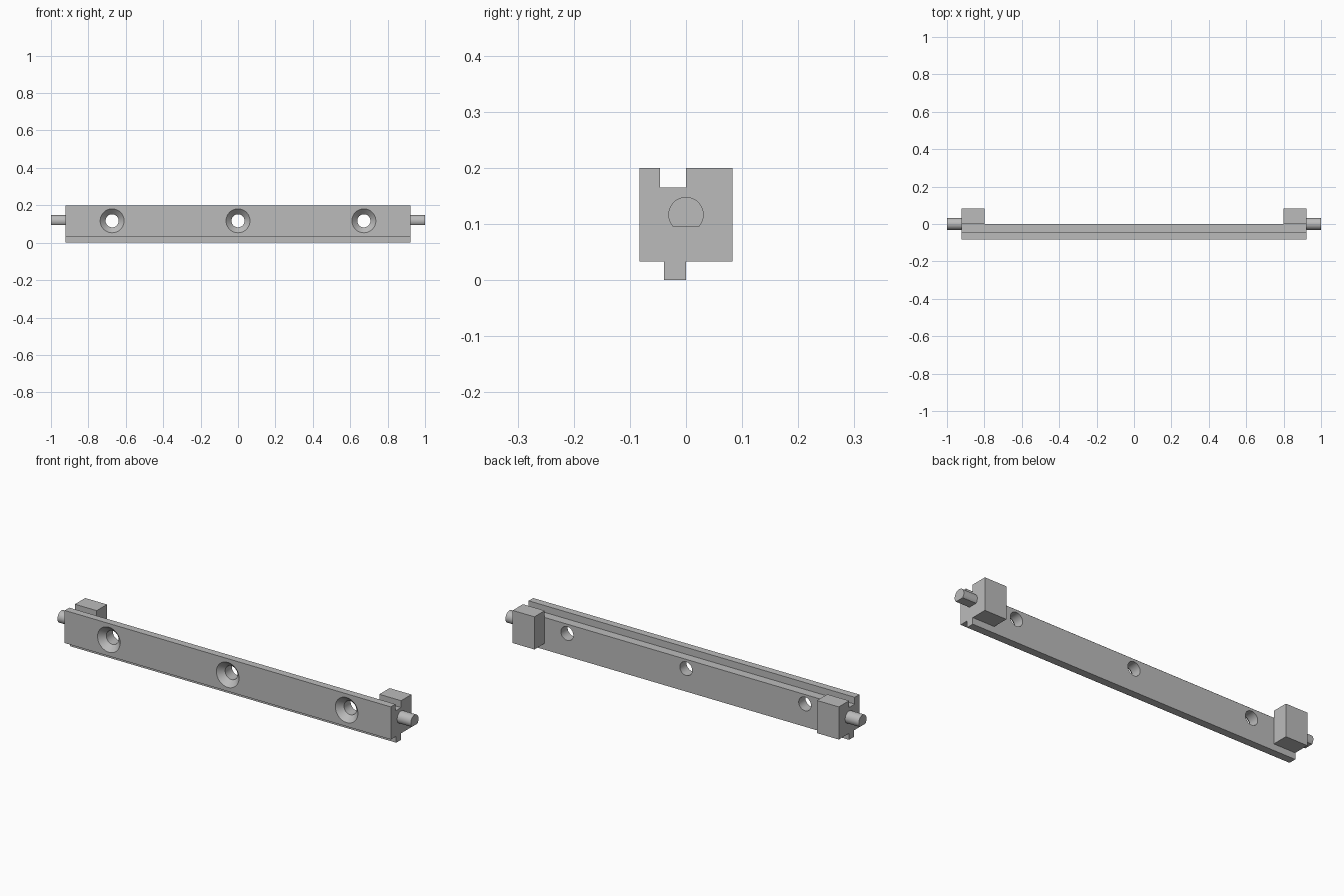
import bpy, bmesh, math

if "Cube" in bpy.data.objects:
    bpy.data.objects.remove(bpy.data.objects["Cube"])

grey = bpy.data.materials.new("light grey")
grey.diffuse_color = (0.5, 0.5, 0.5, 1)
grey.use_nodes = True
grey.node_tree.nodes["Principled BSDF"].inputs["Base Color"].default_value = grey.diffuse_color

HALF, BLOCK = 0.923, 0.80            # half length of bar, inner edge of end blocks
Y, Z0, Z1 = 0.083, 0.033, 0.2        # half depth, body bottom and top


def loft(name, rings):
    """Closed solid through rings of equal point count."""
    bm = bmesh.new()
    loops = [[bm.verts.new(p) for p in r] for r in rings]
    n = len(loops[0])
    for a, b in zip(loops, loops[1:]):
        for i in range(n):
            j = (i + 1) % n
            bm.faces.new((a[i], a[j], b[j], b[i]))
    bm.faces.new(loops[0])
    bm.faces.new(loops[-1])
    bmesh.ops.recalc_face_normals(bm, faces=bm.faces)
    me = bpy.data.meshes.new(name)
    bm.to_mesh(me)
    bm.free()
    me.materials.append(grey)
    ob = bpy.data.objects.new(name, me)
    bpy.context.collection.objects.link(ob)
    return ob


def extrude_x(name, profile, x0, x1):
    return loft(name, [[(x, y, z) for y, z in profile] for x in (x0, x1)])


def activate(ob):
    bpy.ops.object.select_all(action='DESELECT')
    ob.select_set(True)
    bpy.context.view_layer.objects.active = ob


def cut(ob, cutter):
    cutter.hide_render = True
    mod = ob.modifiers.new("cut", 'BOOLEAN')
    mod.operation, mod.solver, mod.object = 'DIFFERENCE', 'EXACT', cutter
    activate(ob)
    bpy.ops.object.modifier_apply(modifier=mod.name)
    bpy.data.objects.remove(cutter)


def smooth(ob):
    activate(ob)
    bpy.ops.object.shade_smooth_by_angle(angle=math.radians(30))


# rail section with top groove and bottom tongue
section = [(-Y, Z0), (-0.039, Z0), (-0.039, 0), (0, 0), (0, Z0), (Y, Z0),
           (Y, Z1), (0, Z1), (0, 0.165), (-0.046, 0.165), (-0.046, Z1), (-Y, Z1)]
rail = extrude_x("rail", section, -HALF, HALF)

# relief behind the rail, leaving a block at each end
cut(rail, extrude_x("relief_cutter", [(0, 0.02), (0.15, 0.02), (0.15, 0.3), (0, 0.3)],
                    -BLOCK, BLOCK))

# countersunk screw holes
N = 48
for x in (-0.673, 0, 0.673):
    steps = [(-Y - 0.01, 0.074), (-Y + 0.029, 0.035), (0.03, 0.035)]
    cut(rail, loft("hole_cutter", [
        [(x + r * math.cos(2 * math.pi * i / N), y, 0.117 + r * math.sin(2 * math.pi * i / N))
         for i in range(N)] for y, r in steps]))
smooth(rail)

# round end pins with a flat underside
R, PZ = 0.0315, 0.1165
a0 = math.asin(-0.0215 / R)
arc = [a0 + (math.pi - 2 * a0) * i / 40 for i in range(41)]
pin = [(R * math.cos(a), PZ + R * math.sin(a)) for a in arc]
for side, name in ((-1, "left_pin"), (1, "right_pin")):
    smooth(extrude_x(name, pin, side * HALF, side * 1.0))
